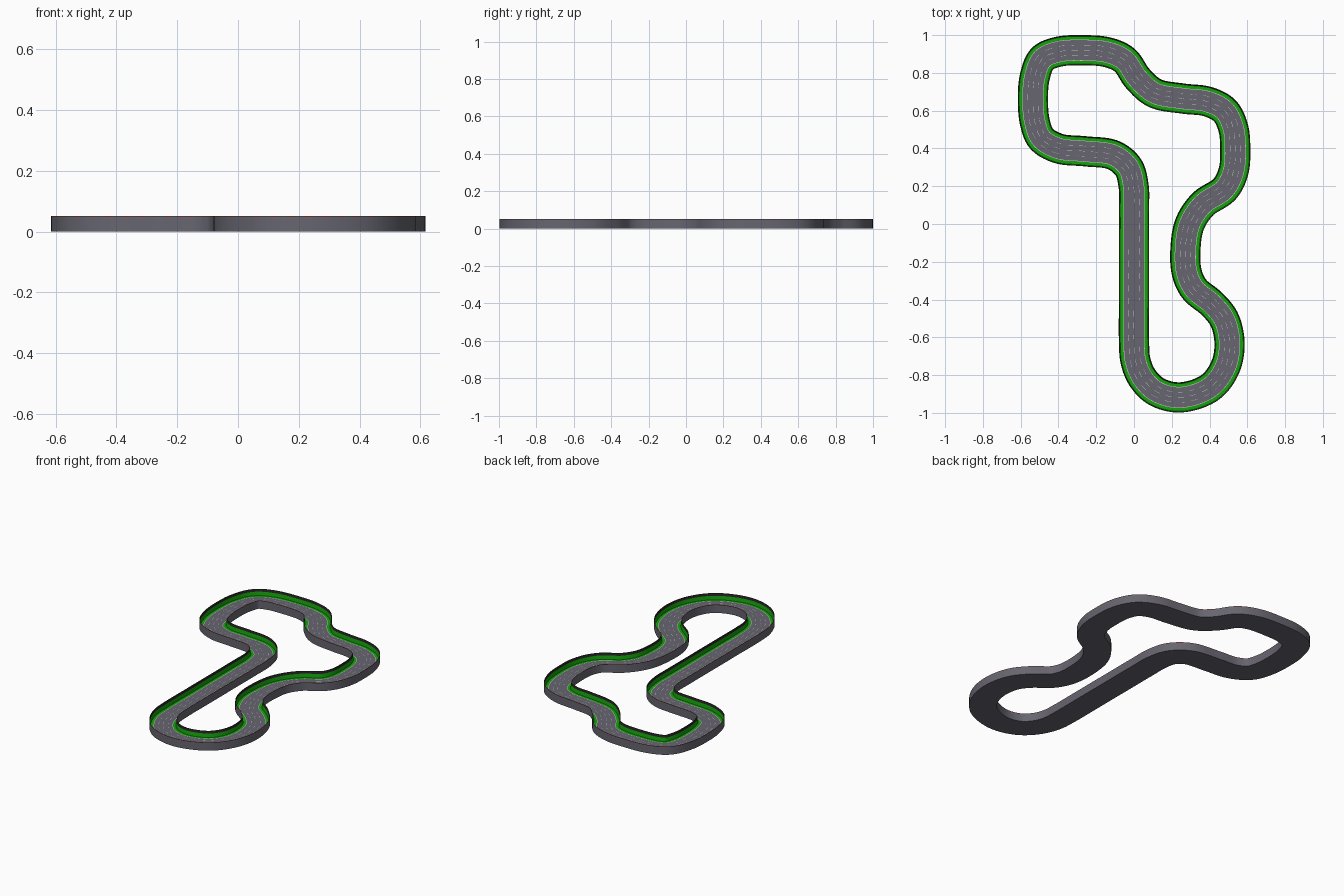
import bpy
from mathutils import Vector

if "Cube" in bpy.data.objects:
    bpy.data.objects.remove(bpy.data.objects["Cube"])

# Centre line of the circuit
PATH = [(0, -0.62), (0, -0.40), (0, -0.15), (0, 0.08), (-0.002, 0.20), (-0.03, 0.30),
        (-0.11, 0.365), (-0.26, 0.385), (-0.40, 0.40), (-0.49, 0.452), (-0.525, 0.54),
        (-0.535, 0.66), (-0.525, 0.78), (-0.485, 0.875), (-0.40, 0.912), (-0.27, 0.920),
        (-0.14, 0.909), (-0.05, 0.868), (0.02, 0.77), (0.11, 0.693), (0.26, 0.664),
        (0.39, 0.648), (0.48, 0.60), (0.525, 0.51), (0.536, 0.40), (0.527, 0.28),
        (0.48, 0.185), (0.365, 0.105), (0.295, 0.00), (0.272, -0.14), (0.28, -0.26),
        (0.32, -0.345), (0.415, -0.425), (0.48, -0.51), (0.506, -0.64), (0.48, -0.765),
        (0.40, -0.867), (0.245, -0.918), (0.12, -0.888), (0.045, -0.815), (0.008, -0.725)]


def smooth_loop(pts, sub=24):
    """Centripetal Catmull-Rom through a closed loop."""
    p = [Vector(q) for q in pts]
    n, out = len(p), []
    mix = lambda a, b, ta, tb, t: a.lerp(b, (t - ta) / (tb - ta))
    for i in range(n):
        a, b, c, d = (p[(i + k) % n] for k in (-1, 0, 1, 2))
        t1 = (b - a).length ** 0.5
        t2 = t1 + (c - b).length ** 0.5
        t3 = t2 + (d - c).length ** 0.5
        for k in range(sub):
            t = t1 + (t2 - t1) * k / sub
            e, f, g = mix(a, b, 0, t1, t), mix(b, c, t1, t2, t), mix(c, d, t2, t3, t)
            out.append(mix(mix(e, f, 0, t2, t), mix(f, g, t1, t3, t), t1, t2, t))
    return out


def even_loop(pts, count):
    """Resample a closed loop at equal distances."""
    n = len(pts)
    seg = [(pts[(i + 1) % n] - pts[i]).length for i in range(n)]
    step, out, i, start = sum(seg) / count, [], 0, 0.0
    for k in range(count):
        while start + seg[i] < k * step and i < n - 1:
            start += seg[i]
            i += 1
        out.append(pts[i].lerp(pts[(i + 1) % n], (k * step - start) / seg[i]))
    return out


N = 480
LINE = even_loop(smooth_loop(PATH), N)
SIDE = []
for i in range(N):
    t = (LINE[(i + 1) % N] - LINE[i - 1]).normalized()
    SIDE.append(Vector((t.y, -t.x)))


def material(name, rgb):
    m = bpy.data.materials.new(name)
    m.diffuse_color = (*rgb, 1)
    m.use_nodes = True
    m.node_tree.nodes["Principled BSDF"].inputs["Base Color"].default_value = m.diffuse_color
    return m


def sweep(name, profiles, mats=(), keep=lambda i: True, slot=lambda i: 0):
    """Sweep open profiles of (offset, height) along the circuit."""
    verts, faces, slots = [], [], []
    for prof in profiles:
        base, m = len(verts), len(prof)
        for c, s in zip(LINE, SIDE):
            verts += [(c.x + s.x * o, c.y + s.y * o, z) for o, z in prof]
        for i in range(N):
            if keep(i):
                r, q = base + i * m, base + (i + 1) % N * m
                for k in range(m - 1):
                    faces.append((r + k, r + k + 1, q + k + 1, q + k))
                    slots.append(slot(i))
    me = bpy.data.meshes.new(name)
    me.from_pydata(verts, [], faces)
    for m in mats:
        me.materials.append(m)
    me.polygons.foreach_set("material_index", slots)
    ob = bpy.data.objects.new(name, me)
    bpy.context.collection.objects.link(ob)
    bpy.context.view_layer.objects.active = ob
    ob.select_set(True)
    bpy.ops.object.shade_smooth_by_angle(angle=0.5)
    ob.select_set(False)
    return ob


def both(prof):
    """The right-hand profile and its mirror, both facing the same way up."""
    return [prof, [(-o, z) for o, z in reversed(prof)]]


asphalt = material("asphalt_grey", (0.135, 0.13, 0.16))
black = material("barrier_black", (0.02, 0.018, 0.018))
green = material("grass_green", (0.008, 0.36, 0.004))
red = material("rim_red", (0.45, 0.06, 0.04))
white = material("paint_white", (0.75, 0.75, 0.75))

W, H, ROAD = 0.080, 0.052, 0.012

# Underside and outer walls
sweep("track_base", [[(W, H - 0.004), (W, 0), (-W, 0), (-W, H - 0.004)]], [asphalt])
# Road surface
sweep("road", [[(-0.055, ROAD), (0.055, ROAD)]], [asphalt])
# Grass verges rising into green walls, dark barriers above
sweep("grass_verges", both([(0.055, ROAD), (0.073, ROAD), (0.076, 0.036)]), [green])
sweep("barriers", both([(0.076, 0.036), (0.078, H)]), [black])
# Striped rims on top of the walls
sweep("striped_rims", both([(0.078, H), (W, H), (W, H - 0.004)]), [red, asphalt],
      slot=lambda i: i // 2 % 2)
# Painted lines
stripe = lambda o, w: [(o - w, ROAD + 0.0006), (o + w, ROAD + 0.0006)]
sweep("edge_lines", [stripe(-0.0545, 0.0014), stripe(0.0545, 0.0014)], [white])
sweep("lane_lines", [stripe(-0.027, 0.0008), stripe(0.0, 0.001), stripe(0.027, 0.0008)],
      [white], keep=lambda i: i % 6 < 3)
